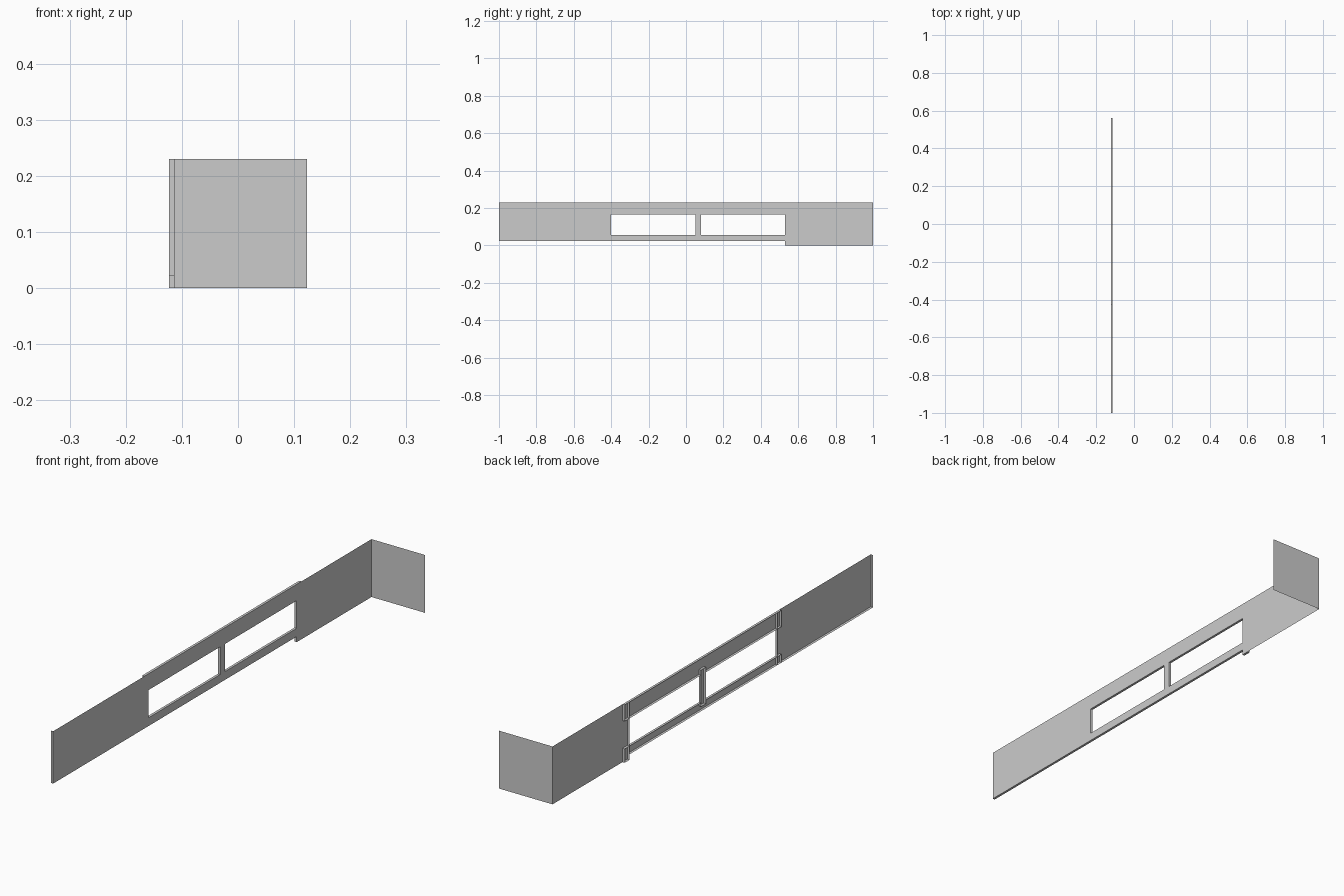
import bpy, bmesh

if "Cube" in bpy.data.objects:
    bpy.data.objects.remove(bpy.data.objects["Cube"])

XW, XB = -0.113, -0.123        # sheet plane, outer edge of the flanges
Z0, ZS, ZA, ZB, Z1 = 0.0, 0.022, 0.055, 0.165, 0.23
YL, YP, YQ, YR = -0.40, 0.05, 0.08, 0.53


def make(name, quads):
    bm = bmesh.new()
    for q in quads:
        bm.faces.new([bm.verts.new(p) for p in q])
    bmesh.ops.remove_doubles(bm, verts=bm.verts, dist=1e-5)
    me = bpy.data.meshes.new(name)
    bm.to_mesh(me)
    bm.free()
    ob = bpy.data.objects.new(name, me)
    bpy.context.collection.objects.link(ob)
    return ob


def sheet(y0, y1, z0, z1):
    return [(XW, y0, z0), (XW, y1, z0), (XW, y1, z1), (XW, y0, z1)]


def flange(pts):
    """Fold a strip back from the sheet along a (y, z) path."""
    return [[(XW, *a), (XW, *b), (XB, *b), (XB, *a)] for a, b in zip(pts, pts[1:])]


def ring(y0, y1, z0, z1):
    return flange([(y0, z0), (y1, z0), (y1, z1), (y0, z1), (y0, z0)])


# side sheet: solid ends, and rails with a pillar around two windows
ys, zs = [-1, YL, YP, YQ, YR, 1], [Z0, ZS, ZA, ZB, Z1]
quads = []
for i in range(5):
    for k in range(4):
        window = i in (1, 3) and k == 2
        gap = i < 4 and k == 0
        if not window and not gap:
            quads.append(sheet(ys[i], ys[i + 1], zs[k], zs[k + 1]))
make("side_sheet", quads)

# end panel, turned at a right angle
make("end_panel", [[(XW, 1, Z0), (0.123, 1, Z0), (0.123, 1, Z1), (XW, 1, Z1)]])

# folded edge along the free end and the underside
make("end_and_bottom_flange", flange([(-1, Z1), (-1, ZS), (-0.425, ZS), (YL, ZS), (YR, ZS)]))

# folded edge along the top of the window section
make("top_flange", flange([(YL, Z1), (YR, Z1)]))

# window reveals
for name, a, b in (("window_reveal_front", YL, YP), ("window_reveal_rear", YQ, YR)):
    make(name, ring(a, b, ZA, ZB))

# pillar caps above and below the window edges
for name, a, b in (("pillar_cap_top", ZB, 0.185), ("pillar_cap_bottom", ZA, 0.04)):
    make(name, flange([(YP, a), (YP, b), (YQ, b), (YQ, a)]))

# joint tabs where the rails meet the solid ends
make("joint_front_top", ring(-0.425, YL, ZB, Z1))
make("joint_front_bottom", flange([(-0.425, ZS), (-0.425, ZA), (YL, ZA), (YL, ZS)]))
make("joint_rear_top", ring(YR, 0.56, ZB, Z1))
make("joint_rear_bottom", ring(YR, 0.56, Z0, ZA))
